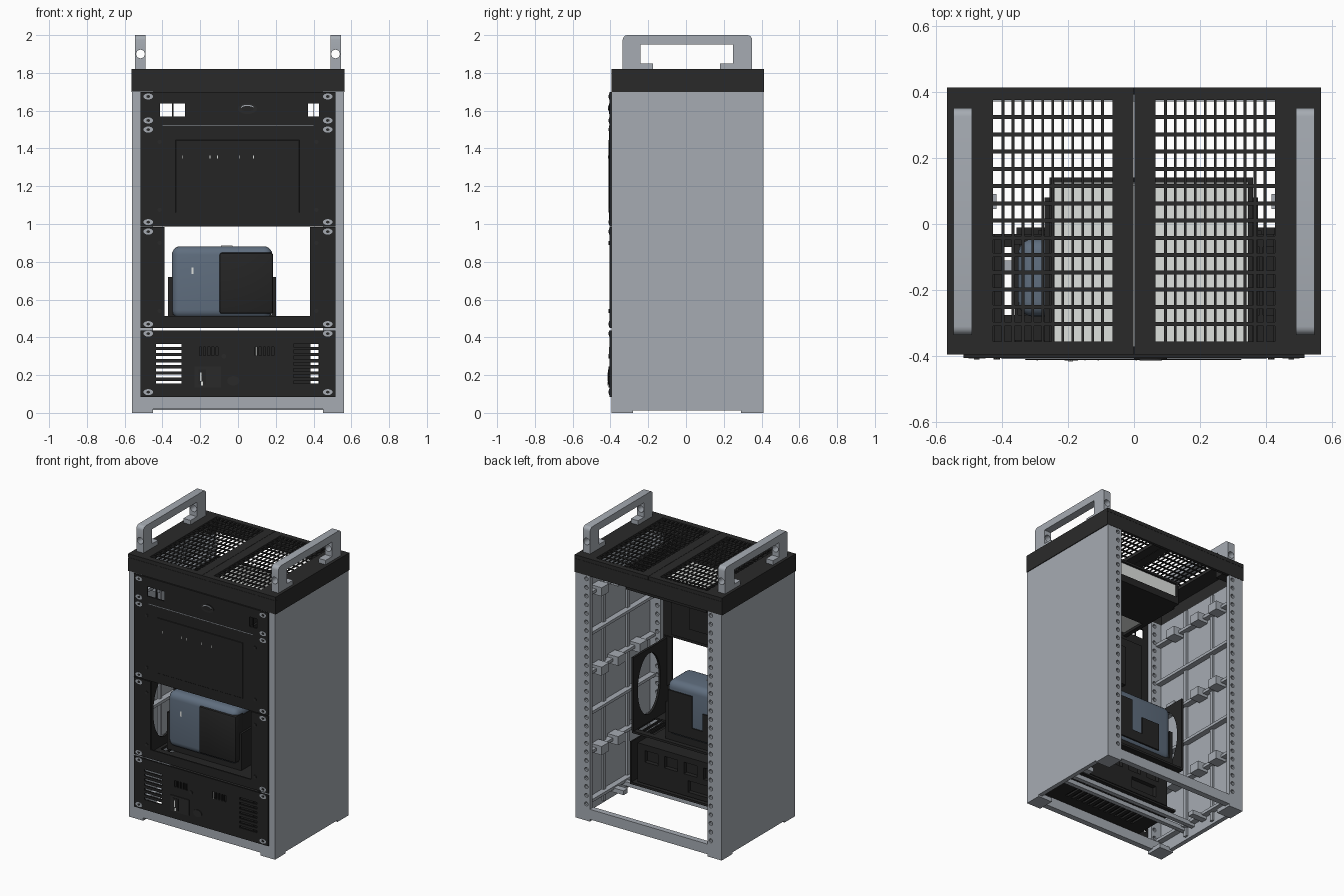
import bpy, bmesh, math
from mathutils import Matrix, Vector

if "Cube" in bpy.data.objects:
    bpy.data.objects.remove(bpy.data.objects["Cube"], do_unlink=True)


def material(name, r, g, b):
    m = bpy.data.materials.new(name)
    m.use_nodes = True
    m.diffuse_color = (r, g, b, 1)
    m.node_tree.nodes["Principled BSDF"].inputs["Base Color"].default_value = (r, g, b, 1)
    return m


GREY = material("grey frame", .38, .41, .45)
BLACK = material("black cover", .023, .023, .023)
PANEL = material("black panel", .018, .018, .018)
BLUE = material("slate blue", .115, .155, .21)
LIGHT = material("light grey", .73, .75, .73)


def finish(name, bm, mat):
    bmesh.ops.recalc_face_normals(bm, faces=bm.faces)
    me = bpy.data.meshes.new(name)
    bm.to_mesh(me)
    bm.free()
    ob = bpy.data.objects.new(name, me)
    bpy.context.collection.objects.link(ob)
    if mat:
        me.materials.append(mat)
    return ob


def add_box(bm, x0, x1, y0, y1, z0, z1):
    size = Vector((abs(x1 - x0), abs(y1 - y0), abs(z1 - z0), 1))
    mid = Vector((x0 + x1, y0 + y1, z0 + z1)) / 2
    bmesh.ops.create_cube(bm, size=1, matrix=Matrix.Translation(mid) @ Matrix.Diagonal(size))


def add_rod(bm, x, z, r, y0, y1, stretch=1, sides=16):
    # rod running along y, optionally widened in x
    mat = (Matrix.Translation((x, (y0 + y1) / 2, z)) @ Matrix.Diagonal((stretch, 1, 1, 1))
           @ Matrix.Rotation(math.pi / 2, 4, 'X'))
    bmesh.ops.create_cone(bm, cap_ends=True, segments=sides, radius1=r, radius2=r,
                          depth=y1 - y0, matrix=mat)


def boxes(name, mat, *items):
    bm = bmesh.new()
    for b in items:
        add_box(bm, *b)
    return finish(name, bm, mat)


def rods(name, mat, items):
    bm = bmesh.new()
    for r in items:
        add_rod(bm, *r)
    return finish(name, bm, mat)


def prism(name, mat, pts, direction):
    bm = bmesh.new()
    face = bm.faces.new([bm.verts.new(p) for p in pts])
    out = bmesh.ops.extrude_face_region(bm, geom=[face])
    moved = [v for v in out["geom"] if isinstance(v, bmesh.types.BMVert)]
    bmesh.ops.translate(bm, verts=moved, vec=direction)
    return finish(name, bm, mat)


def apply(ob, mod):
    bpy.context.view_layer.objects.active = ob
    bpy.ops.object.modifier_apply(modifier=mod.name)


def cut(ob, cutter):
    mod = ob.modifiers.new("cut", 'BOOLEAN')
    mod.operation, mod.solver, mod.object = 'DIFFERENCE', 'EXACT', cutter
    apply(ob, mod)
    bpy.data.objects.remove(cutter, do_unlink=True)


def smooth(ob):
    bpy.ops.object.select_all(action='DESELECT')
    bpy.context.view_layer.objects.active = ob
    ob.select_set(True)
    bpy.ops.object.shade_smooth_by_angle()


def bevel(ob, width, segments):
    mod = ob.modifiers.new("bevel", 'BEVEL')
    mod.width, mod.segments = width, segments
    apply(ob, mod)
    smooth(ob)


F, B = -.395, .41   # frame front and back
HOLES = [.115 + .06 * i for i in range(27)]

for s, side in ((1, "left"), (-1, "right")):
    # channel-shaped side wall with a row of mounting holes in both flanges
    sec = [(.56, F), (.56, B), (.45, B), (.45, B - .03), (.53, B - .03),
           (.53, F + .03), (.45, F + .03), (.45, F)]
    wall = prism(side + "_wall", GREY, [(s * x, y, .012) for x, y in sec], (0, 0, 1.69))
    cut(wall, rods("cutter", None, [(s * .477, z, .014, -.5, .5, 1, 10) for z in HOLES]))
    # inner ribs, clips and uprights
    ribs = [(s * .49, s * .535, -.37, .38, z, z + .02) for z in (.09, .43, .7, .98, 1.25, 1.53)]
    ribs += [(s * .45, s * .535, y, y + .08, z - .02, z + .04)
             for z in (.43, .98, 1.53) for y in (-.22, .02, .2)]
    ribs += [(s * .515, s * .535, y, y + .025, .03, 1.69) for y in (-.12, .14)]
    ribs += [(s * .415, s * .535, .045, .09, .07, .1)]
    boxes(side + "_wall_ribs", GREY, *ribs)
    boxes(side + "_feet", GREY, (s * .45, s * .56, F, -.28, 0, .03),
          (s * .45, s * .56, .29, B, 0, .03))

    # carrying handle with rounded upper corners
    prof = [(-.335, 1.82), (.35, 1.82), (.18, 1.82), (.18, 1.85), (.25, 1.85), (.25, 1.95),
            (-.24, 1.95), (-.24, 1.85), (-.175, 1.85), (-.175, 1.82)]
    arc = [(cy + .025 * math.cos(a), 1.975 + .025 * math.sin(a))
           for cy, start in ((-.31, math.pi), (.325, math.pi / 2))
           for a in (start - math.pi / 8 * i for i in range(5))]
    prof[1:1] = arc
    handle = prism(side + "_handle", GREY, [(s * .49, y, z) for y, z in prof], (s * .055, 0, 0))
    cut(handle, rods("cutter", None, [(s * .516, 1.9, .023, -.5, .5)]))
    smooth(handle)

    # top cover half: rim, solid borders and grille
    x0, x1, y0, y1 = .065, .426, -.355, .375
    top = [(.001, x0, F, .412, 1.795, 1.82), (x1, .565, F, .412, 1.795, 1.82),
           (x0, x1, F, y0, 1.795, 1.82), (x0, x1, y1, .412, 1.795, 1.82),
           (0, .565, F, -.37, 1.7, 1.794), (0, .565, .392, .412, 1.7, 1.794),
           (.54, .565, -.37, .392, 1.7, 1.795), (.43, .54, .3, .392, 1.72, 1.795)]
    dx, dy = (x1 - x0) / 12, (y1 - y0) / 14
    top += [(x0 + dx * i - .004, x0 + dx * i + .004, y0, y1, 1.812, 1.818) for i in range(1, 12)]
    top += [(x0, x1, y0 + dy * j - .006, y0 + dy * j + .006, 1.812, 1.818) for j in range(1, 14)]
    boxes(side + "_top_cover", BLACK, *[(s * b[0], s * b[1], *b[2:]) for b in top])

# base bars
boxes("base_bars", GREY, (-.53, .53, F, F + .04, .02, .09), (-.53, .53, B - .04, B, .015, .085),
      (-.53, .53, -.06, -.03, .07, .1), (-.53, .53, -.14, -.11, .07, .1))

# port panel
P0, P1 = -.405, -.395
port = boxes("port_panel", PANEL, (-.515, .515, P0, P1, 1.526, 1.7))
cut(port, boxes("cutter", None, (-.412, -.35, -.5, -.3, 1.57, 1.637),
                (-.342, -.28, -.5, -.3, 1.57, 1.637), (.37, .396, -.5, -.3, 1.57, 1.637),
                (.4, .43, -.5, -.3, 1.57, 1.637)))
rods("power_button_ring", BLACK, [(.05, 1.61, .028, P0 - .003, P0, 1.8)])
rods("power_button", GREY, [(.05, 1.617, .014, P0 - .005, P0 - .002, 2.4)])
rods("power_button_face", PANEL, [(.05, 1.611, .014, P0 - .007, P0 - .004, 2.4)])

# tray behind the port panel
boxes("upper_tray", PANEL, (-.255, -.24, P1, .14, 1.53, 1.69), (.345, .36, P1, .14, 1.53, 1.69),
      (-.24, .345, .125, .14, 1.53, 1.58), (-.24, .345, .125, .14, 1.675, 1.69),
      (-.24, .345, -.2, .125, 1.53, 1.545), (-.27, -.255, P1, .08, 1.53, 1.56),
      (.36, .375, P1, .08, 1.53, 1.56))
boxes("upper_tray_plate", LIGHT, (-.24, .345, -.385, .125, 1.548, 1.565),
      (-.24, .345, .115, .124, 1.565, 1.68))

# display panel
boxes("display_panel", PANEL, (-.515, .515, P0, P1, .988, 1.526))
boxes("display_bezel", PANEL, (-.4, .4, P0 - .003, P0, .995, 1.518))
boxes("display_top_edge", GREY, (-.4, .4, P0 - .003, P0, 1.518, 1.522))
screen = boxes("display_screen", PANEL, (-.33, .325, P0 - .006, P0 - .001, 1.06, 1.445))
bevel(screen, .002, 1)
boxes("display_back", PANEL, (-.36, .36, P1, -.35, 1.03, 1.48), (-.2, .2, -.35, -.32, 1.12, 1.4))
boxes("display_marks", LIGHT, *[(x, x + .004, P0 - .007, P0 - .005, 1.347, 1.363)
                                for x in (-.295, -.15, -.11, .005, .08)])

# open shelf bay with cheek plates that have a tall oval opening
boxes("bay_frame", PANEL, (-.515, -.388, P0, P1, .45, .983), (.382, .515, P0, P1, .45, .983),
      (-.388, .382, P0, P1, .45, .512))
floor = boxes("bay_floor", PANEL, (-.435, .435, P1, -.03, .45, .465))
cut(floor, boxes("cutter", None, *[(x, x + .04, -.275, -.07, .4, .5)
                                   for x in (-.4, -.35, .29, .34, .39)]))
for s, side in ((1, "left"), (-1, "right")):
    cheek = boxes(side + "_bay_cheek", PANEL, (s * .422, s * .437, P1, -.03, .465, .975))
    hole = rods("cutter", None, [(0, 0, .125, -.1, .1, 1, 32)])
    hole.matrix_world = (Matrix.Translation((s * .43, -.2, .73))
                         @ Matrix.Diagonal((1, 1, 1.68, 1)) @ Matrix.Rotation(math.pi / 2, 4, 'Z'))
    bpy.context.view_layer.update()
    cut(cheek, hole)

# blue appliance in the bay
body = boxes("appliance_body", BLUE, (-.35, .182, -.28, -.045, .5, .882))
bevel(body, .045, 5)
front = boxes("appliance_front_cover", PANEL, (-.098, .186, -.292, -.2, .525, .848))
bevel(front, .012, 2)
boxes("appliance_side_cover", PANEL, (.17, .186, -.21, -.06, .525, .835))
boxes("appliance_back_cover", PANEL, (-.02, .165, -.05, -.037, .53, .82),
      (-.24, -.1, -.05, -.037, .53, .72), (-.1, -.02, -.05, -.037, .53, .6))
boxes("appliance_brackets", PANEL, (-.37, -.345, -.25, -.06, .465, .72),
      (.18, .2, -.25, -.06, .465, .72), (-.37, .2, -.25, -.06, .465, .52))
boxes("appliance_light", LIGHT, (-.245, -.236, -.284, -.279, .735, .77))
boxes("appliance_top_button", LIGHT, (-.09, -.03, -.21, -.18, .88, .886))

# power panel with side vents and small slots
power = boxes("power_panel", PANEL, (-.515, .515, P0, P1, .085, .437))
vents = [(x, x + .135, -.5, -.3, .155 + .0325 * i, .17 + .0325 * i)
         for x in (-.435, .295) for i in range(7)]
vents += [(x + .022 * i, x + .022 * i + .012, -.5, -.3, .305, .35)
          for x in (-.205, .09) for i in range(5)]
cut(power, boxes("cutter", None, *vents))
boxes("power_socket", BLACK, (-.23, -.09, P0 - .005, P0, .135, .245))
boxes("power_switch", PANEL, (-.21, -.17, P0 - .008, P0 - .004, .15, .23))
boxes("power_switch_mark", LIGHT, (-.196, -.185, P0 - .01, P0 - .007, .145, .165),
      (-.2, -.192, P0 - .01, P0 - .007, .17, .215), (.092, .1, P0 - .002, P0, .305, .35))
rods("power_knobs", BLACK, [(-.025, .17, .025, P0 - .005, P0, 1.3), (-.075, .3, .012, P0 - .005, P0)])

# power enclosure
fins = [(-.24 + .045 * i, -.22 + .045 * i, -.3, -.1, .09, .15) for i in range(13)]
case = boxes("power_enclosure", PANEL, (-.29, .385, -.38, -.02, .13, .4))
cut(case, boxes("cutter", None, (-.2, .0, -.05, .1, .16, .24), *fins,
                *[(-.22 + .15 * i, -.12 + .15 * i, -.05, .1, .28, .36) for i in range(4)]))
tray = boxes("power_tray", PANEL, (-.355, .43, P1, -.01, .105, .12))
cut(tray, boxes("cutter", None, *fins))
boxes("power_tray_side", PANEL, (.425, .435, P1, -.01, .105, .4))

# panel fasteners
spots = [(s * .475, z) for s in (-1, 1) for z in (1.675, 1.548, 1.5, 1.01, .96, .47, .42, .11)]
rods("fastener_washers", GREY, [(x, z, .016, P0 - .002, P0, 1.6) for x, z in spots])
rods("fastener_heads", BLACK, [(x, z, .008, P0 - .004, P0 - .001, 1.2, 6) for x, z in spots])
rods("panel_screws", BLACK, [(s * .415, z, .011, P0 - .005, P0, 1, 10)
                             for s in (-1, 1) for z in (1.435, 1.075, .9, .54)])
